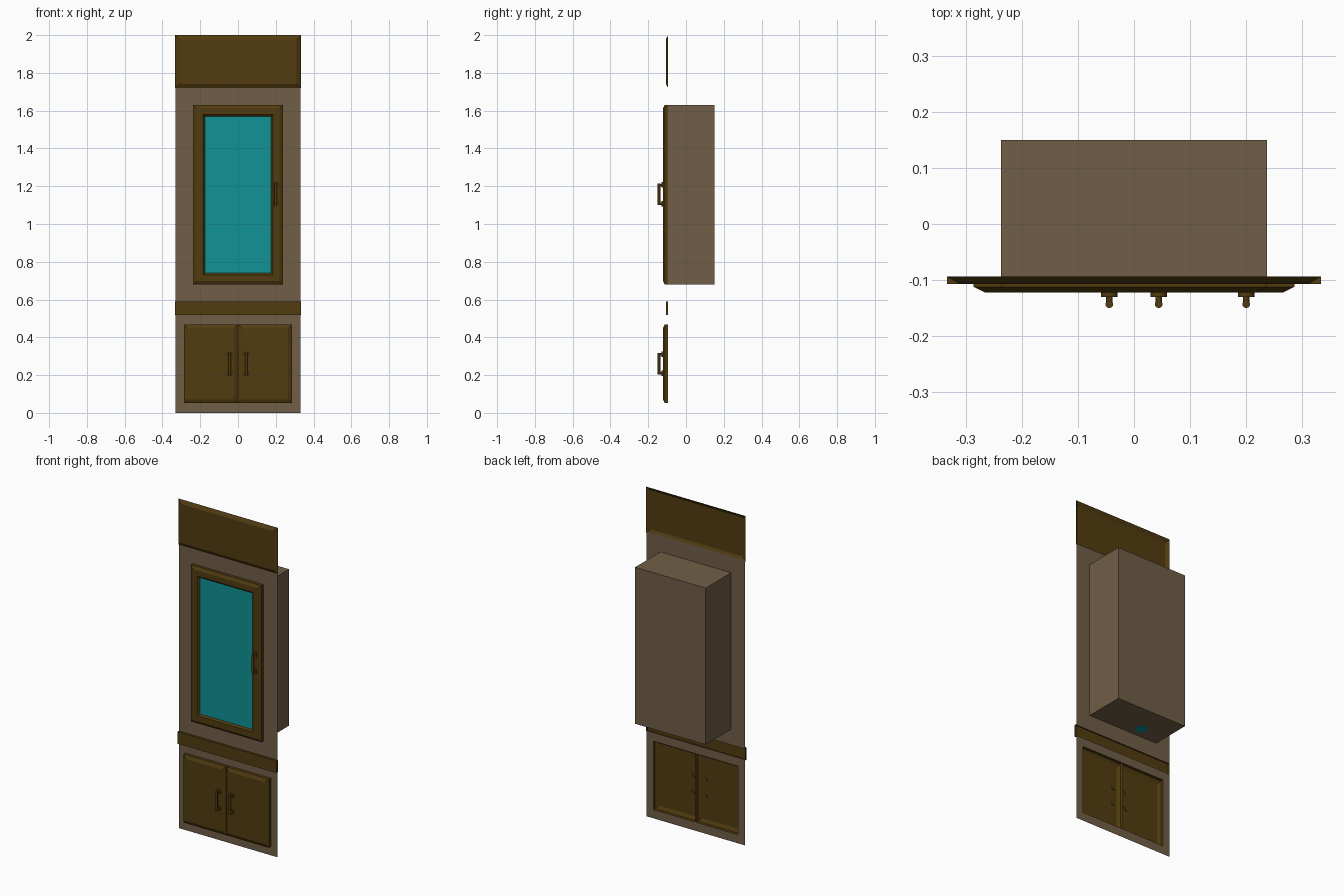
import bpy
import bmesh
import math
from mathutils import Matrix, Vector

cube = bpy.data.objects.get("Cube")
if cube:
    bpy.data.objects.remove(cube, do_unlink=True)


def material(name, colour):
    mat = bpy.data.materials.new(name)
    mat.use_nodes = True
    mat.diffuse_color = (*colour, 1)
    mat.node_tree.nodes["Principled BSDF"].inputs["Base Color"].default_value = (*colour, 1)
    return mat


TAN = material("tan wood", (0.162, 0.114, 0.061))
BROWN = material("dark brown wood", (0.084, 0.045, 0.005))
TEAL = material("teal glass", (0.005, 0.287, 0.305))

BACK, STEP, FACE = -0.094, -0.112, -0.122


def finish(name, bm, mat):
    mesh = bpy.data.meshes.new(name)
    bm.to_mesh(mesh)
    bm.free()
    mesh.materials.append(mat)
    obj = bpy.data.objects.new(name, mesh)
    bpy.context.collection.objects.link(obj)
    return obj


def inset(rect, d):
    x0, z0, x1, z1 = rect
    return (x0 + d, z0 + d, x1 - d, z1 - d)


def loft(name, rings, mat, cap=True, flip=False):
    """Join rectangles (rect, y) in order; cap closes the last one."""
    bm = bmesh.new()
    loops = []
    for (x0, z0, x1, z1), y in rings:
        corners = ((x0, z0), (x1, z0), (x1, z1), (x0, z1))
        loops.append([bm.verts.new((x, y, z)) for x, z in corners])
    for a, b in zip(loops, loops[1:]):
        for i in range(4):
            j = (i + 1) % 4
            bm.faces.new((a[i], a[j], b[j], b[i]))
    if cap:
        bm.faces.new(loops[-1])
    if flip:
        bmesh.ops.reverse_faces(bm, faces=bm.faces[:])
    return finish(name, bm, mat)


def rod(bm, start, end, radius, sides=12):
    a, b = Vector(start), Vector(end)
    turn = (b - a).to_track_quat('Z', 'Y').to_matrix().to_4x4()
    bmesh.ops.create_cone(bm, cap_ends=True, segments=sides, radius1=radius,
                          radius2=radius, depth=(b - a).length,
                          matrix=Matrix.Translation((a + b) / 2) @ turn)


def handle(name, x, z):
    """Upright pull bar on two posts with round base plates."""
    bm = bmesh.new()
    for pz in (z - 0.05, z + 0.05):
        rod(bm, (x, FACE + 0.004, pz), (x, FACE - 0.008, pz), 0.015)
        rod(bm, (x, FACE, pz), (x, -0.146, pz), 0.006)
    rod(bm, (x, -0.143, z - 0.057), (x, -0.143, z + 0.057), 0.007)
    obj = finish(name, bm, BROWN)
    bpy.ops.object.select_all(action='DESELECT')
    obj.select_set(True)
    bpy.context.view_layer.objects.active = obj
    bpy.ops.object.shade_smooth_by_angle(angle=math.radians(35))


# Thin wall panels with openings for the doors
case = (-0.237, 0.68, 0.237, 1.63)
loft("upper_wall_panel", [((-0.33, 0.585, 0.33, 1.73), BACK),
                          (inset(case, 0.002), BACK)], TAN, cap=False)
loft("lower_wall_panel", [((-0.33, 0, 0.33, 0.52), BACK),
                          ((-0.285, 0.052, 0.285, 0.468), BACK)], TAN, cap=False)

# Header board and belt rail, open at the back
header = (-0.333, 1.72, 0.333, 2.0)
loft("header_board", [(header, BACK), (inset(header, 0.022), -0.107)], BROWN)
belt = (-0.333, 0.517, 0.333, 0.59)
loft("belt_rail", [(belt, BACK), (belt, -0.107)], BROWN)

# Cabinet case projecting behind the panel
loft("cabinet_case", [(case, BACK), (case, 0.15)], TAN, flip=True)

# Glazed main door
loft("main_door_frame", [(case, BACK), (case, STEP), (inset(case, 0.017), FACE),
                         (inset(case, 0.051), FACE), (inset(case, 0.061), STEP)],
     BROWN, cap=False)
loft("door_glass", [(inset(case, 0.06), STEP)], TEAL)
handle("main_door_handle", 0.2, 1.157)

# Pair of lower doors, hollow behind
for side, name in ((-1, "right"), (1, "left")):
    x0, x1 = sorted((side * 0.001, side * 0.286))
    door = (x0, 0.052, x1, 0.468)
    loft(name + "_lower_door", [(door, BACK), (door, STEP),
                                (inset(door, 0.02), FACE)], BROWN)
    handle(name + "_lower_handle", side * 0.044, 0.26)

# Small glass disc under the case
bm = bmesh.new()
rod(bm, (-0.075, -0.025, 0.679), (-0.075, -0.025, 0.684), 0.036, 16)
finish("underside_disc", bm, TEAL)
